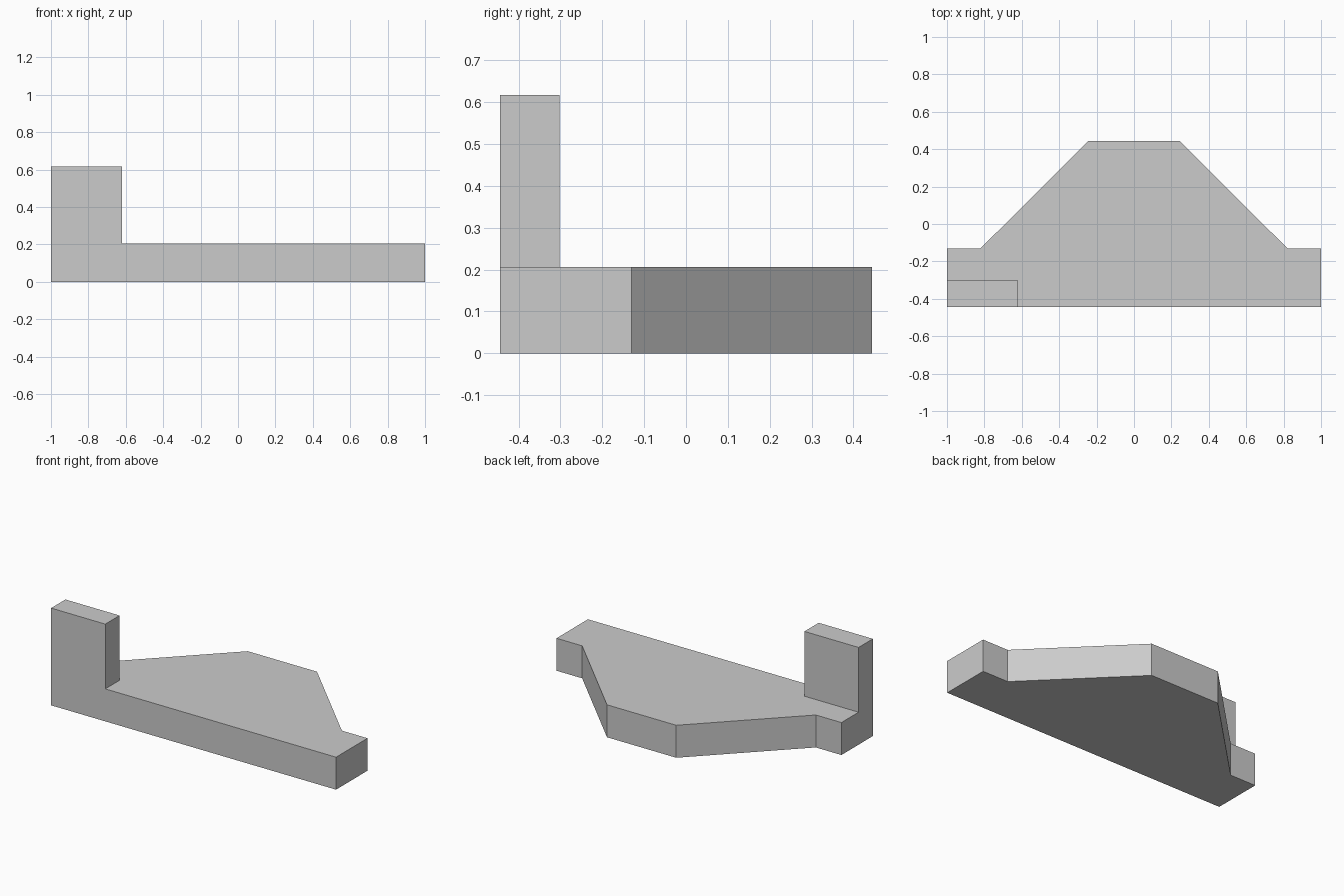
import bpy
import bmesh
from mathutils import Vector

cube = bpy.data.objects.get("Cube")
if cube:
    bpy.data.objects.remove(cube, do_unlink=True)

BASE_TOP, POST_TOP = 0.206, 0.617
POST_EDGE_X, POST_EDGE_Y = -0.62, -0.302

grey = bpy.data.materials.new("plain_grey")
grey.use_nodes = True
colour = (0.6, 0.6, 0.6, 1)
grey.diffuse_color = colour
grey.node_tree.nodes["Principled BSDF"].inputs["Base Color"].default_value = colour


def raise_face(bm, face, height):
    """Extrude one face straight up and return the new top face."""
    new = bmesh.ops.extrude_face_region(bm, geom=[face])["geom"]
    verts = [g for g in new if isinstance(g, bmesh.types.BMVert)]
    bmesh.ops.translate(bm, verts=verts, vec=(0, 0, height))
    return next(g for g in new if isinstance(g, bmesh.types.BMFace))


# Base plate: a bar with a tapered, flat-ended back, mirrored about x = 0
half = [(1, -0.445), (1, -0.13), (0.82, -0.13), (0.243, 0.445)]
outline = half + [(-x, y) for x, y in reversed(half)]
bm = bmesh.new()
bottom = bm.faces.new([bm.verts.new((x, y, 0)) for x, y in outline])
bottom.normal_update()
top = raise_face(bm, bottom, BASE_TOP)
if not any(all(abs(v.co.z) < 1e-5 for v in f.verts) for f in bm.faces):
    bm.faces.new([v for v in sorted(
        (v for v in bm.verts if abs(v.co.z) < 1e-5),
        key=lambda v: min(range(len(outline)),
                          key=lambda i: (v.co.xy - Vector(outline[i])).length))])

# Upright post: cut its footprint from the top face's corner and raise it
for point, normal in (((POST_EDGE_X, 0, 0), (1, 0, 0)),
                      ((0, POST_EDGE_Y, 0), (0, 1, 0))):
    flat = [f for f in bm.faces if all(v.co.z > BASE_TOP - 1e-4 for v in f.verts)]
    geom = set(flat)
    for f in flat:
        geom.update(f.edges, f.verts)
    bmesh.ops.bisect_plane(bm, geom=list(geom), plane_co=point, plane_no=normal)
corner = next(f for f in bm.faces
              if all(v.co.z > BASE_TOP - 1e-4 and v.co.x < POST_EDGE_X + 1e-3
                     and v.co.y < POST_EDGE_Y + 1e-3 for v in f.verts))
raise_face(bm, corner, POST_TOP - BASE_TOP)

# Merge the flush faces so the sides stay seamless
bmesh.ops.dissolve_limit(bm, angle_limit=0.01, verts=bm.verts[:], edges=bm.edges[:])
bmesh.ops.recalc_face_normals(bm, faces=bm.faces[:])

mesh = bpy.data.meshes.new("base_with_post")
bm.to_mesh(mesh)
bm.free()
mesh.materials.append(grey)
bpy.context.collection.objects.link(bpy.data.objects.new("base_with_post", mesh))
